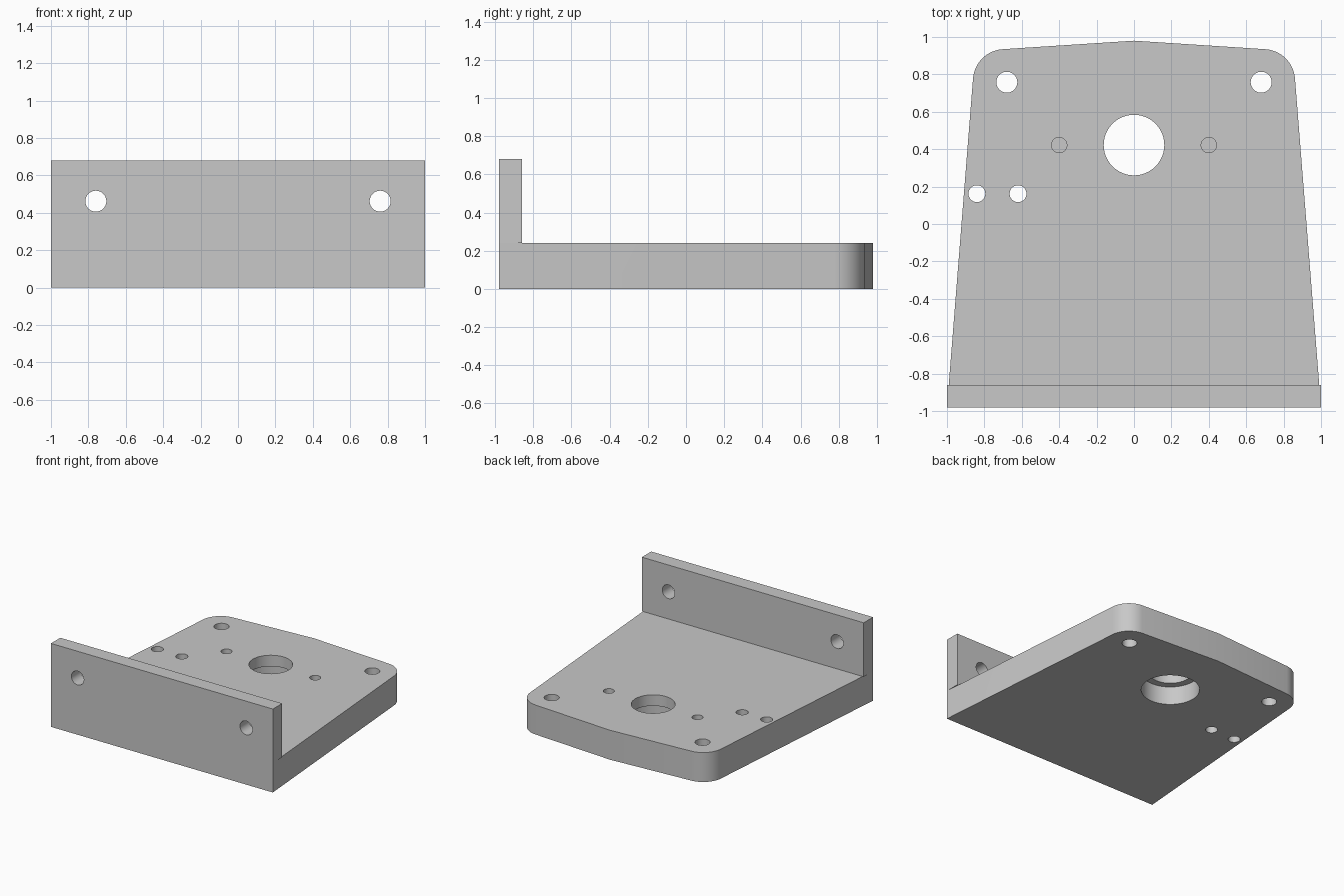
import bpy, bmesh, math
from mathutils import Vector

cube = bpy.data.objects.get("Cube")
if cube:
    bpy.data.objects.remove(cube, do_unlink=True)

PLATE_H, TOTAL_H = 0.24, 0.68
FRONT, FLANGE_BACK, BACK = -0.98, -0.86, 0.98

grey = bpy.data.materials.new("plain grey")
grey.use_nodes = True
colour = (0.58, 0.58, 0.58, 1)
grey.diffuse_color = colour
grey.node_tree.nodes["Principled BSDF"].inputs["Base Color"].default_value = colour


def prism(name, outline, z0, z1):
    """Extrude a flat outline from z0 to z1."""
    bm = bmesh.new()
    face = bm.faces.new([bm.verts.new((x, y, z0)) for x, y in outline])
    top = bmesh.ops.extrude_face_region(bm, geom=[face])["geom"]
    verts = [v for v in top if isinstance(v, bmesh.types.BMVert)]
    bmesh.ops.translate(bm, vec=(0, 0, z1 - z0), verts=verts)
    bmesh.ops.recalc_face_normals(bm, faces=bm.faces)
    mesh = bpy.data.meshes.new(name)
    bm.to_mesh(mesh)
    bm.free()
    mesh.materials.append(grey)
    obj = bpy.data.objects.new(name, mesh)
    bpy.context.collection.objects.link(obj)
    return obj


def circle(x, y, r, n=48):
    return [(x + r * math.cos(math.tau * i / n), y + r * math.sin(math.tau * i / n))
            for i in range(n)]


def fillet(corner, before, after, r, n=16):
    """Arc of radius r replacing a sharp corner."""
    c = Vector(corner)
    a, b = (Vector(before) - c).normalized(), (Vector(after) - c).normalized()
    half = a.angle(b) / 2
    centre = c + (a + b).normalized() * (r / math.sin(half))
    start = c + a * (r / math.tan(half)) - centre
    end = c + b * (r / math.tan(half)) - centre
    turn = math.pi - 2 * half
    arc = [(start * math.sin(turn * (1 - i / n)) + end * math.sin(turn * i / n))
           / math.sin(turn) for i in range(n + 1)]
    return [tuple(centre + p) for p in arc]


def combine(target, tool, operation):
    """Apply a boolean and remove the tool."""
    mod = target.modifiers.new(operation, "BOOLEAN")
    mod.operation, mod.solver, mod.object = operation, "EXACT", tool
    bpy.context.view_layer.objects.active = target
    bpy.ops.object.modifier_apply(modifier=mod.name)
    bpy.data.objects.remove(tool, do_unlink=True)


# Tapered base plate with rounded rear corners and a slightly peaked back edge
peak = (0, BACK)
right = [(1, FRONT)] + fillet((0.849, 0.925), (1, FRONT), peak, 0.17)
outline = right + [peak] + [(-x, y) for x, y in reversed(right)]
bracket = prism("mounting_bracket", outline, 0, PLATE_H)

# Upright front flange
flange = prism("flange", [(-1, FRONT), (1, FRONT), (1, FLANGE_BACK), (-1, FLANGE_BACK)],
               PLATE_H, TOTAL_H)
combine(bracket, flange, "UNION")

# Plate holes: x, y, radius, lower end, upper end
holes = [
    (0, 0.422, 0.162, -0.1, 0.4),      # shaft hole
    (0, 0.422, 0.218, -0.1, 0.15),     # wider seat underneath
    (-0.84, 0.162, 0.045, -0.1, 0.4),  # side pair
    (-0.62, 0.162, 0.045, -0.1, 0.4),
]
for side in (-1, 1):
    holes.append((side * 0.68, 0.758, 0.056, -0.1, 0.4))  # rear corners
    holes.append((side * 0.4, 0.422, 0.041, 0.08, 0.4))   # blind holes
for x, y, r, z0, z1 in holes:
    combine(bracket, prism("hole_cutter", circle(x, y, r), z0, z1), "DIFFERENCE")

# Flange holes, bored front to back
for side in (-1, 1):
    cutter = prism("flange_cutter", circle(0, 0, 0.056), -0.2, 0.2)
    cutter.rotation_euler.x = math.pi / 2
    cutter.location = (side * 0.76, (FRONT + FLANGE_BACK) / 2, 0.462)
    combine(bracket, cutter, "DIFFERENCE")

bpy.ops.object.select_all(action="DESELECT")
bracket.select_set(True)
bpy.context.view_layer.objects.active = bracket
bpy.ops.object.shade_smooth_by_angle(angle=math.radians(30))
